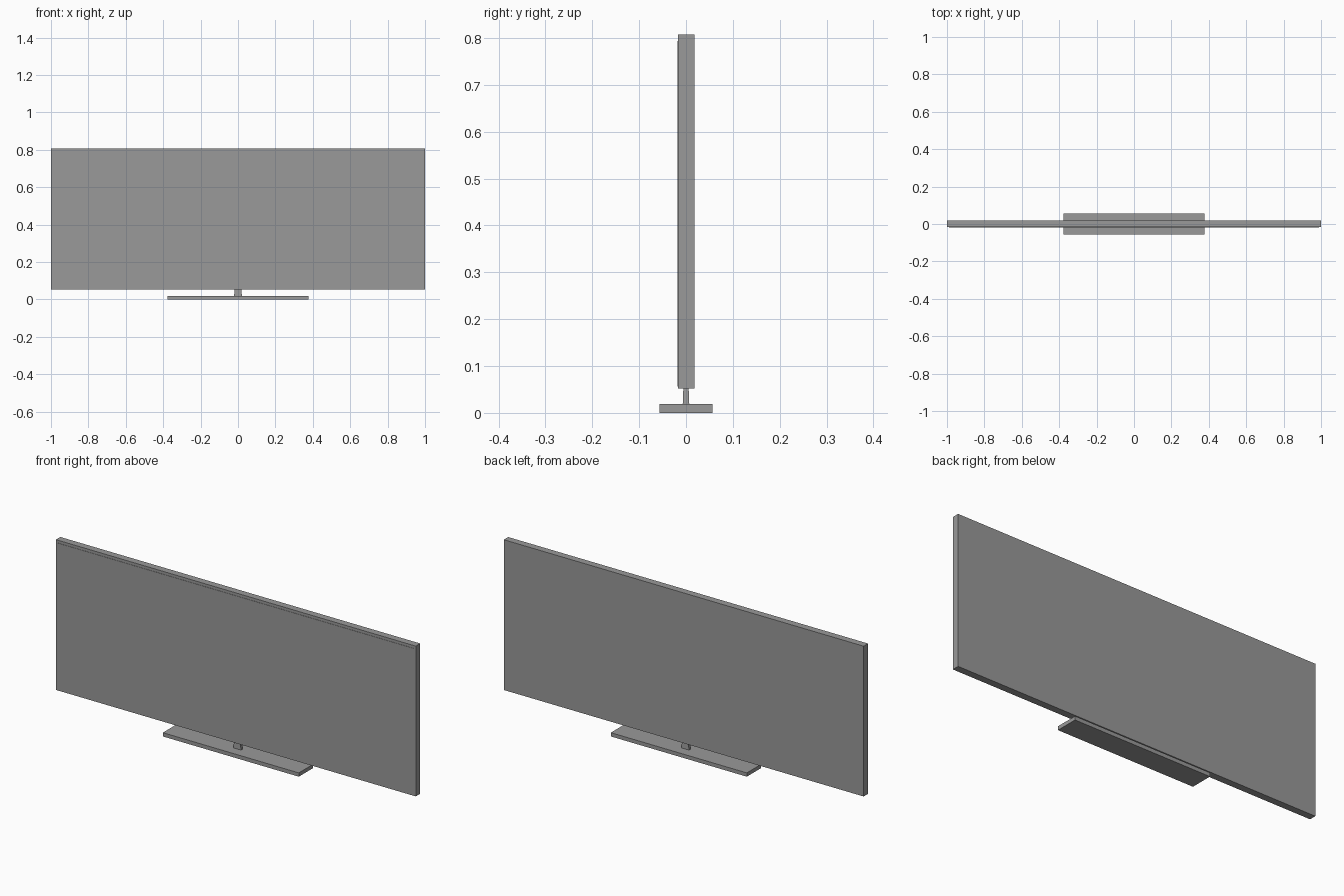
import bpy, bmesh

cube = bpy.data.objects.get("Cube")
if cube:
    bpy.data.objects.remove(cube, do_unlink=True)

grey = bpy.data.materials.new("mid grey")
grey.use_nodes = True
color = (0.32, 0.32, 0.32, 1)
grey.diffuse_color = color
grey.node_tree.nodes["Principled BSDF"].inputs["Base Color"].default_value = color


def box(name, low, high, top_scale=(1, 1)):
    """Box between two corners, with an optional scale for its top face."""
    bm = bmesh.new()
    bmesh.ops.create_cube(bm, size=1)
    for v in bm.verts:
        top = v.co.z > 0
        for i in range(3):
            v.co[i] = low[i] + (v.co[i] + 0.5) * (high[i] - low[i])
        if top:
            v.co.x *= top_scale[0]
            v.co.y *= top_scale[1]
    mesh = bpy.data.meshes.new(name)
    bm.to_mesh(mesh)
    bm.free()
    mesh.materials.append(grey)
    obj = bpy.data.objects.new(name, mesh)
    bpy.context.collection.objects.link(obj)
    return obj


# Display housing
box("housing", (-1, -0.017, 0.052), (1, 0.018, 0.807))

# Thin screen set just proud of the housing front
box("screen", (-0.988, -0.0185, 0.056), (0.988, -0.016, 0.793))

# Stand: flat foot and a slightly tapered neck
box("stand_foot", (-0.378, -0.057, 0), (0.378, 0.057, 0.019))
box("stand_neck", (-0.021, -0.007, 0.018), (0.021, 0.007, 0.054), (0.85, 0.8))
